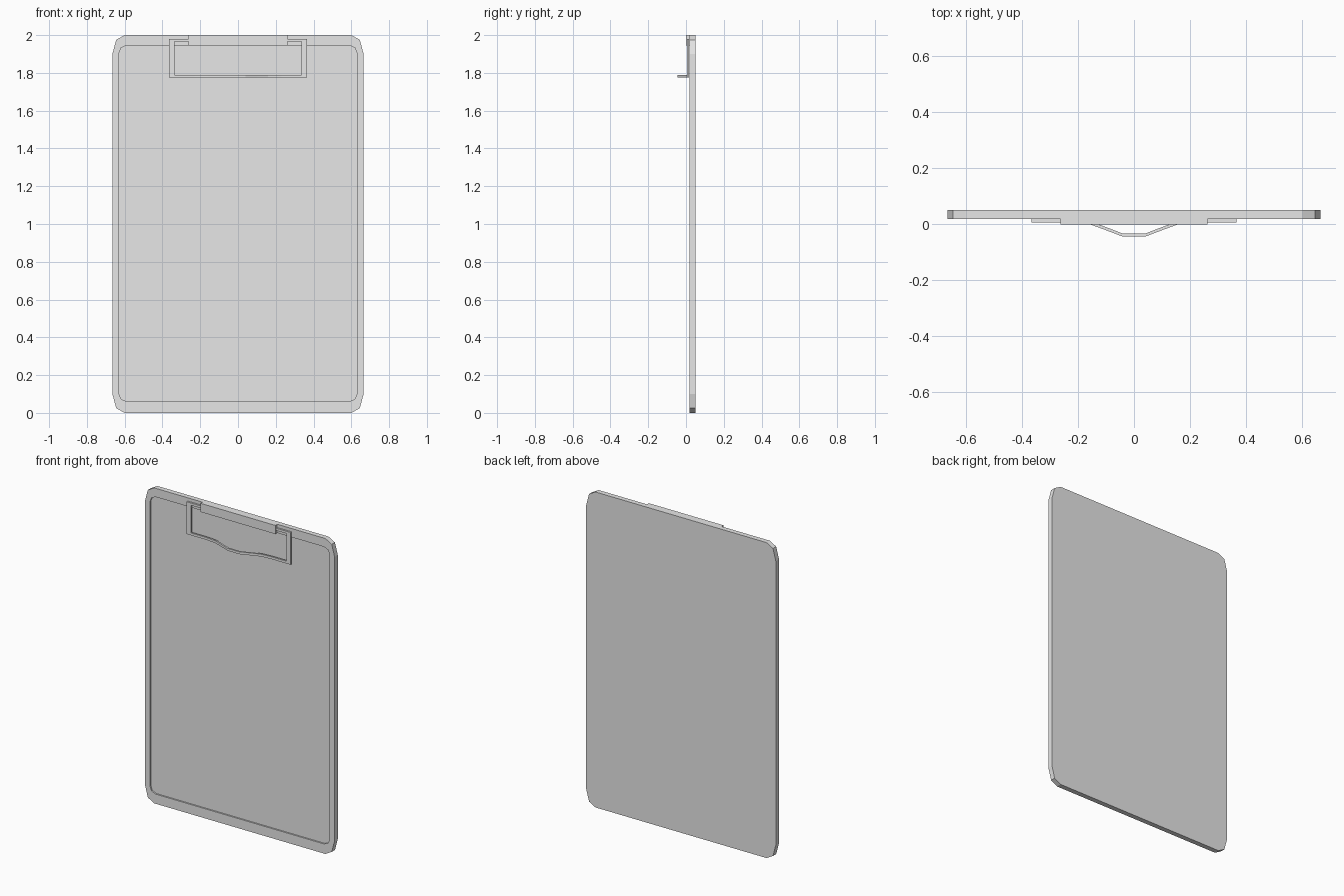
import bpy
import bmesh

cube = bpy.data.objects.get("Cube")
if cube:
    bpy.data.objects.remove(cube, do_unlink=True)

GREY = (0.8, 0.8, 0.8, 1.0)
mat = bpy.data.materials.new("light grey")
mat.use_nodes = True
mat.diffuse_color = GREY
mat.node_tree.nodes["Principled BSDF"].inputs["Base Color"].default_value = GREY


def loft(name, rings):
    """Bridge matching closed rings of points and cap both ends."""
    bm = bmesh.new()
    loops = [[bm.verts.new(p) for p in ring] for ring in rings]
    for a, b in zip(loops, loops[1:]):
        for i in range(len(a)):
            j = (i + 1) % len(a)
            bm.faces.new((a[i], a[j], b[j], b[i]))
    bm.faces.new(loops[0])
    bm.faces.new(loops[-1])
    bmesh.ops.recalc_face_normals(bm, faces=bm.faces)
    mesh = bpy.data.meshes.new(name)
    bm.to_mesh(mesh)
    bm.free()
    mesh.materials.append(mat)
    obj = bpy.data.objects.new(name, mesh)
    bpy.context.collection.objects.link(obj)
    return obj


def box(name, x0, x1, y0, y1, z0, z1):
    return loft(name, [[(x, y0, z0), (x, y1, z0), (x, y1, z1), (x, y0, z1)]
                       for x in (x0, x1)])


def outline(corner, mid, y):
    """Mirror the points of one corner into a full outline at depth y."""
    top = corner + [(-x, z) for x, z in reversed(corner)]
    full = top + [(x, 2 * mid - z) for x, z in reversed(top)]
    return [(x, y, z) for x, z in full]


# Board with clipped corners and a shallow recessed front
rim = [(0.665, 1.90), (0.645, 1.975), (0.60, 2.0)]
recess = [(0.63, 1.905), (0.619, 1.933), (0.59, 1.945)]
loft("board", [outline(rim, 1.0, 0.05), outline(rim, 1.0, 0.018),
               outline(recess, 1.003, 0.018), outline(recess, 1.003, 0.027)])

# Hinge plate on the top rim
box("hinge_plate", -0.262, 0.262, -0.001, 0.018, 1.945, 2.0)

# Side rails and short top arms of the clip
FRONT, BACK = 0.006, 0.017
for side, s in (("right", -1), ("left", 1)):
    box(side + "_clip_rail", s * 0.335, s * 0.365, FRONT, BACK, 1.775, 1.98)
    box(side + "_clip_arm", s * 0.26, s * 0.335, FRONT, BACK, 1.965, 1.98)

# Lower clip bar, bowed forward into a thumb grip
half = [(0.335, FRONT), (0.23, FRONT), (0.16, 0.0), (0.10, -0.022), (0.04, -0.045)]
path = [(-x, y) for x, y in half] + half[::-1]
loft("clip_grip_bar", [[(x, y, 1.775), (x, y + 0.011, 1.775),
                        (x, y + 0.011, 1.79), (x, y, 1.79)] for x, y in path])
